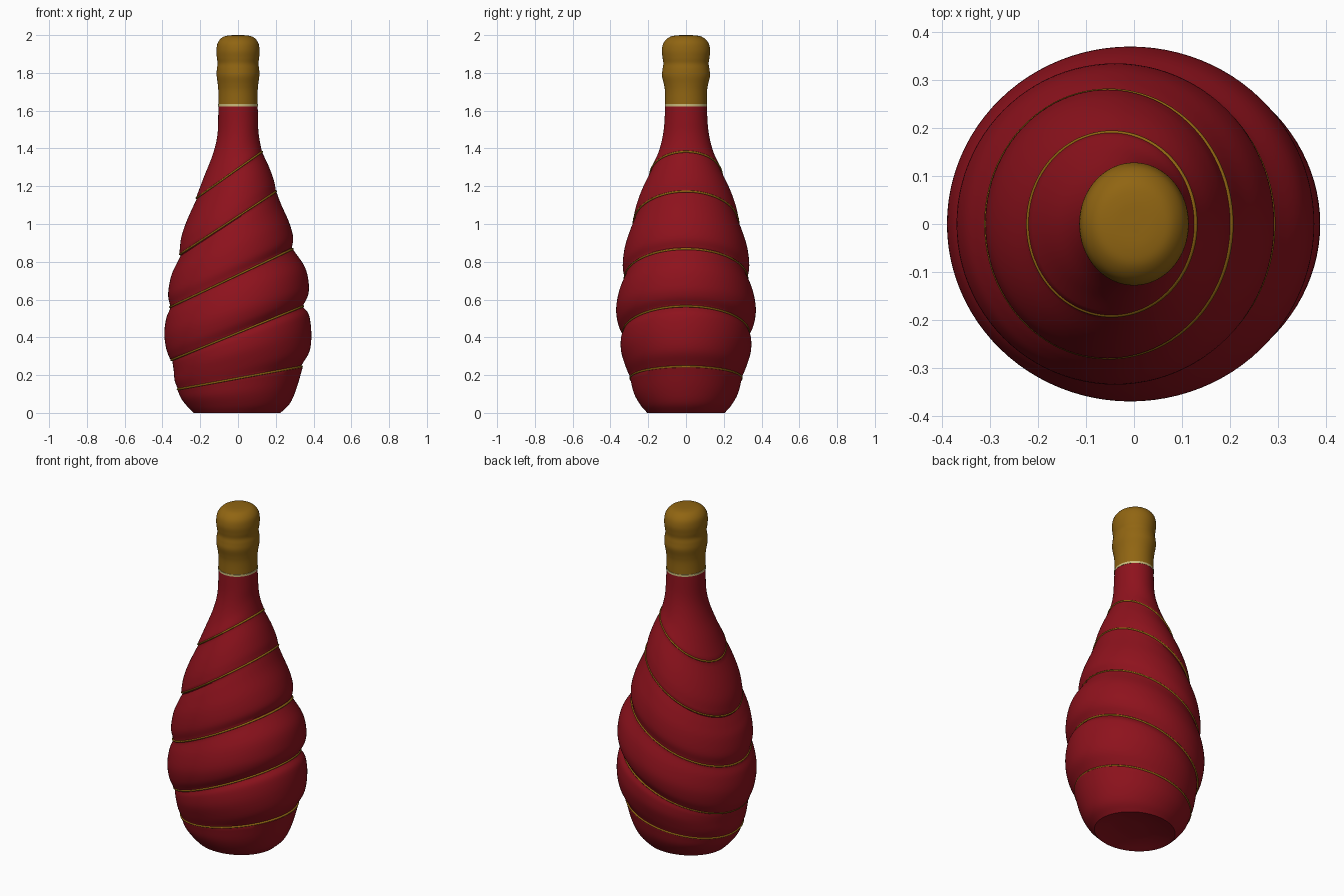
import bpy, bmesh, math

if "Cube" in bpy.data.objects:
    bpy.data.objects.remove(bpy.data.objects["Cube"])

SEG = 96


def material(name, rgb):
    m = bpy.data.materials.new(name)
    m.diffuse_color = (*rgb, 1)
    m.use_nodes = True
    m.node_tree.nodes["Principled BSDF"].inputs["Base Color"].default_value = m.diffuse_color
    return m


RED = material("red_glass", (0.27, 0.006, 0.012))
GOLD = material("gold", (0.28, 0.13, 0.006))
PALE = material("pale_gold", (0.6, 0.5, 0.2))


def ring(row):
    """Tilted oval through a left point and a right point."""
    zl, xl, zr, xr, ry = row
    pts = []
    for i in range(SEG):
        a = 2 * math.pi * i / SEG
        c = math.cos(a)
        pts.append(((xr - xl) / 2 + c * (xr + xl) / 2, ry * math.sin(a),
                    (zl + zr) / 2 + c * (zr - zl) / 2))
    return pts


def smooth_rows(rows, steps=5):
    """Catmull-Rom interpolation of profile rows."""
    p = [[2 * a - b for a, b in zip(rows[0], rows[1])]] + list(rows)
    p.append([2 * a - b for a, b in zip(rows[-1], rows[-2])])
    out = []
    for k in range(1, len(p) - 2):
        for s in range(steps):
            t = s / steps
            out.append([0.5 * (2 * b + (c - a) * t + (2 * a - 5 * b + 4 * c - d) * t * t
                               + (3 * b - a - 3 * c + d) * t ** 3)
                        for a, b, c, d in zip(*p[k - 1:k + 3])])
    return out + [list(rows[-1])]


def loft(name, rows, mat, closed=False, angle=35):
    bm = bmesh.new()
    loops = [[bm.verts.new(p) for p in ring(r)] for r in rows]
    pairs = list(zip(loops, loops[1:]))
    if closed:
        pairs.append((loops[-1], loops[0]))
    for a, b in pairs:
        for i in range(SEG):
            j = (i + 1) % SEG
            bm.faces.new((a[i], a[j], b[j], b[i]))
    if not closed:
        bm.faces.new(loops[0][::-1])
        bm.faces.new(loops[-1])
    bmesh.ops.recalc_face_normals(bm, faces=bm.faces)
    me = bpy.data.meshes.new(name)
    bm.to_mesh(me)
    bm.free()
    ob = bpy.data.objects.new(name, me)
    bpy.context.collection.objects.link(ob)
    me.materials.append(mat)
    bpy.ops.object.select_all(action='DESELECT')
    ob.select_set(True)
    bpy.context.view_layer.objects.active = ob
    bpy.ops.object.shade_smooth_by_angle(angle=math.radians(angle))
    return ob


# Bulging bands, bottom to top: left z, left x, right z, right x, y radius
b0 = [(0, .235, 0, .225, .205), (.03, .265, .05, .275, .24),
      (.075, .30, .13, .31, .275), (.12, .32, .24, .342, .295)]
b1 = [(.13, .32, .25, .335, .295), (.17, .335, .33, .38, .32), (.22, .34, .43, .388, .343),
      (.255, .345, .52, .375, .345), (.275, .347, .56, .345, .335)]
b2 = [(.285, .36, .57, .345, .335), (.34, .38, .62, .37, .36), (.42, .39, .68, .375, .37),
      (.50, .38, .77, .355, .355), (.55, .36, .86, .295, .325)]
b3 = [(.57, .36, .875, .285, .325), (.63, .37, .93, .292, .335), (.72, .355, 1.01, .27, .325),
      (.78, .33, 1.10, .23, .30), (.83, .305, 1.165, .205, .275)]
b4 = [(.85, .31, 1.18, .20, .28), (.93, .30, 1.23, .19, .265),
      (1.02, .27, 1.30, .165, .235), (1.13, .22, 1.375, .13, .19)]
b5 = [(1.145, .22, 1.39, .125, .19), (1.25, .18, 1.44, .115, .155), (1.37, .133, 1.49, .108, .13),
      (1.48, .108, 1.55, .106, .116), (1.63, .104, 1.63, .104, .11)]
bands = [b0, b1, b2, b3, b4, b5]

# Bottle body, starting with a shallow hollow in the base
body = [(.03, .06, .03, .06, .05), (.025, .14, .025, .14, .125), (.005, .21, .005, .20, .185)]
for b in bands:
    body += smooth_rows(b)
loft("bottle_body", body, RED)

# Gold cords lying in the grooves
for n, (lo, hi) in enumerate(zip(bands, bands[1:])):
    zl, xl, zr, xr, ry = [(a + b) / 2 for a, b in zip(lo[-1], hi[0])]
    cord = []
    for k in range(10):
        a = 2 * math.pi * k / 10
        dr, dz = .007 * math.cos(a) - .002, .006 * math.sin(a)
        cord.append((zl + dz, xl + dr, zr + dz, xr + dr, ry + dr))
    loft(f"gold_cord_{n + 1}", cord, GOLD, closed=True, angle=60)


def upright(profile):
    return [(z, rx, z, rx, ry) for z, rx, ry in profile]


# Pale trim under the cap
loft("cap_trim", upright([(1.622, .098, .104), (1.622, .106, .112),
                          (1.634, .106, .112), (1.634, .098, .104)]), PALE)

# Gold foil cap
cap = [(1.63, .104, .11), (1.70, .104, .111), (1.74, .107, .117), (1.785, .113, .127),
       (1.82, .112, .124), (1.85, .108, .12), (1.88, .112, .124), (1.92, .114, .128),
       (1.96, .107, .118), (1.988, .083, .09), (1.998, .05, .054), (2.0, .004, .004)]
loft("foil_cap", smooth_rows(upright(cap)), GOLD)
